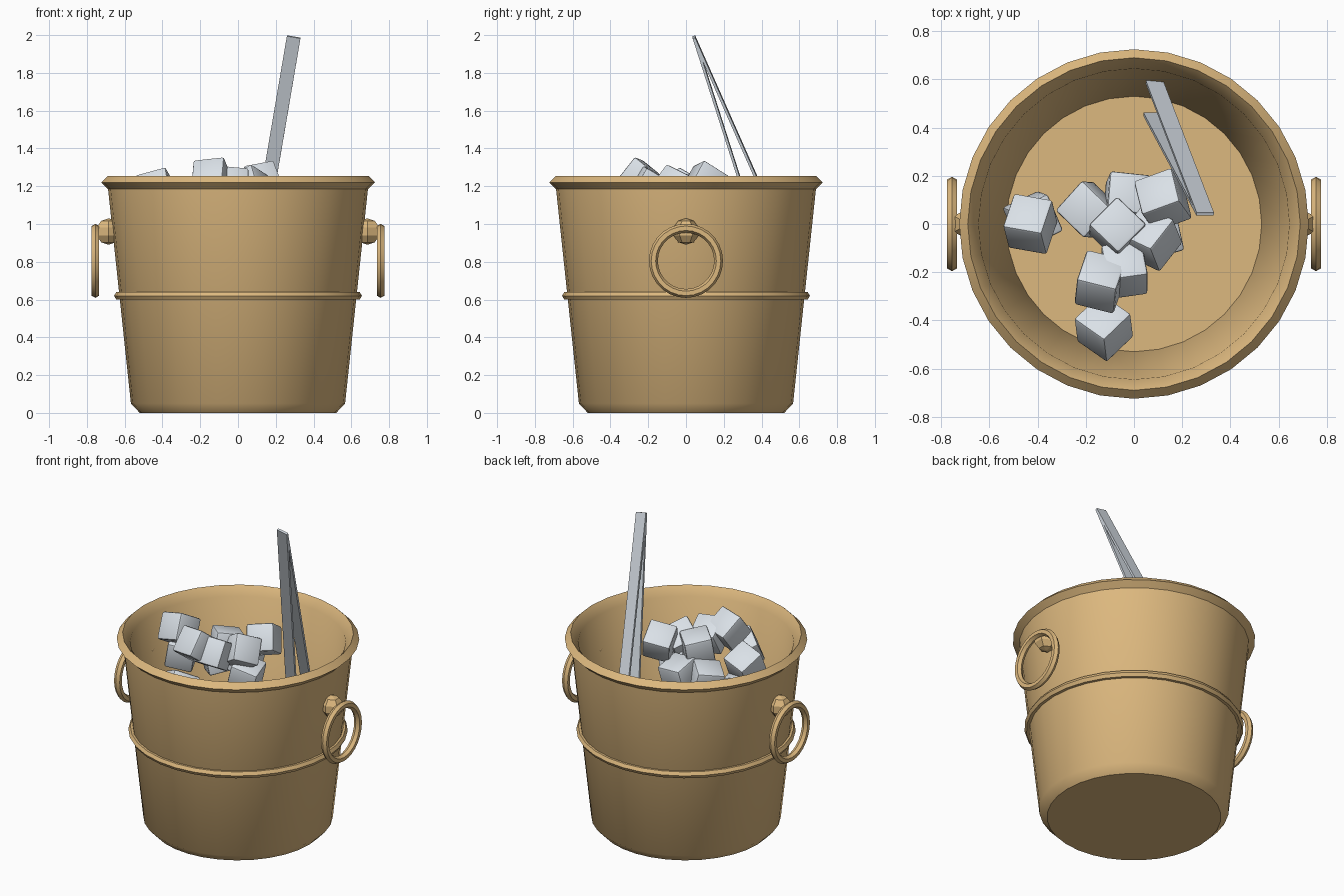
import bpy, bmesh, math
from mathutils import Vector, Matrix, Euler

old = bpy.data.objects.get("Cube")
if old:
    bpy.data.objects.remove(old, do_unlink=True)


def material(name, color):
    m = bpy.data.materials.new(name)
    m.use_nodes = True
    m.diffuse_color = (*color, 1)
    m.node_tree.nodes["Principled BSDF"].inputs["Base Color"].default_value = (*color, 1)
    return m


brass = material("warm brass", (0.72, 0.48, 0.21))
ice = material("pale ice", (0.70, 0.75, 0.80))
steel = material("tong steel", (0.62, 0.67, 0.72))


def finish(name, bm, mat, smooth=None):
    bmesh.ops.recalc_face_normals(bm, faces=bm.faces)
    mesh = bpy.data.meshes.new(name)
    bm.to_mesh(mesh)
    bm.free()
    mesh.materials.append(mat)
    ob = bpy.data.objects.new(name, mesh)
    bpy.context.collection.objects.link(ob)
    if smooth:
        bpy.ops.object.select_all(action="DESELECT")
        ob.select_set(True)
        bpy.context.view_layer.objects.active = ob
        bpy.ops.object.shade_smooth_by_angle(angle=math.radians(smooth))
    return ob


def lathe(name, profile, mat, steps, closed=False, smooth=40):
    """Spin (radius, height) points around z."""
    bm = bmesh.new()
    vs = [bm.verts.new((r, 0, z)) for r, z in profile]
    pairs = list(zip(vs, vs[1:])) + ([(vs[-1], vs[0])] if closed else [])
    edges = [bm.edges.new(p) for p in pairs]
    bmesh.ops.spin(bm, geom=vs + edges, cent=(0, 0, 0), axis=(0, 0, 1),
                   angle=math.tau, steps=steps, use_merge=True)
    bmesh.ops.remove_doubles(bm, verts=bm.verts, dist=0.0005)
    return finish(name, bm, mat, smooth)


def hexagon(radius, height, size):
    return [(radius + size * math.cos(i * math.tau / 6),
             height + size * math.sin(i * math.tau / 6)) for i in range(6)]


# Bucket shell with flared rim, inner wall and floor
lathe("bucket", [(0, 0), (0.52, 0), (0.567, 0.05), (0.688, 1.185), (0.725, 1.22),
                 (0.69, 1.255), (0.645, 1.2), (0.53, 0.05), (0, 0.05)], brass, 32)

# Raised band around the middle
lathe("middle_band", hexagon(0.632, 0.62, 0.024), brass, 32, closed=True)

# Ring handles and the knobs that carry them
for side, label in ((1, "left"), (-1, "right")):
    ring = lathe(label + "_ring_handle", hexagon(0.1725, 0, 0.0235), brass, 28, closed=True)
    ring.rotation_euler = (0, math.pi / 2, 0)
    ring.location = (side * 0.755, 0, 0.805)
    bm = bmesh.new()
    bmesh.ops.create_uvsphere(bm, u_segments=6, v_segments=5, radius=0.07)
    knob = finish(label + "_knob", bm, brass)
    knob.location = (side * 0.685, 0, 0.96)
    knob.scale.x = 1.1

# Ice cubes: position and tilt in degrees
cubes = [
    ((-0.43, 0.0, 1.17), (-30, -15, -10)),
    ((-0.42, 0.02, 1.02), (10, 10, 25)),
    ((-0.19, 0.06, 1.03), (-12, -10, 48)),
    ((-0.03, 0.11, 1.04), (-15, 5, -6)),
    ((0.12, 0.10, 1.21), (-32, -10, 20)),
    ((-0.07, -0.02, 1.18), (-8, 10, 45)),
    ((0.07, -0.06, 1.18), (-25, -30, -25)),
    ((0.09, -0.04, 1.02), (10, 15, 15)),
    ((-0.14, -0.24, 1.23), (-38, -6, -14)),
    ((-0.04, -0.19, 1.19), (-30, 5, 8)),
    ((-0.125, -0.43, 1.03), (-25, -25, -35)),
]
for n, (place, tilt) in enumerate(cubes, 1):
    bm = bmesh.new()
    bmesh.ops.create_cube(bm, size=0.17)
    bmesh.ops.bevel(bm, geom=bm.edges[:], offset=0.012, segments=2,
                    profile=0.5, affect="EDGES")
    cube = finish(f"ice_cube_{n}", bm, ice, 35)
    cube.location = place
    cube.rotation_euler = Euler([math.radians(a) for a in tilt])

# Tongs: two thin arms meeting at the top
top = Vector((0.295, 0.042, 1.99))
for name, end in (("tong_outer_arm", (0.085, 0.588, 0.755)),
                  ("tong_inner_arm", (0.075, 0.455, 0.70))):
    axis = Vector(end) - top
    across = Vector((-axis.z, 0, axis.x)).normalized()
    normal = axis.normalized().cross(across)
    turn = Matrix((across, normal, axis.normalized())).transposed().to_4x4()
    bm = bmesh.new()
    bmesh.ops.create_cube(bm, size=1)
    bmesh.ops.scale(bm, vec=(0.073, 0.014, axis.length), verts=bm.verts)
    bmesh.ops.transform(bm, matrix=Matrix.Translation(top + axis / 2) @ turn, verts=bm.verts)
    finish(name, bm, steel)
